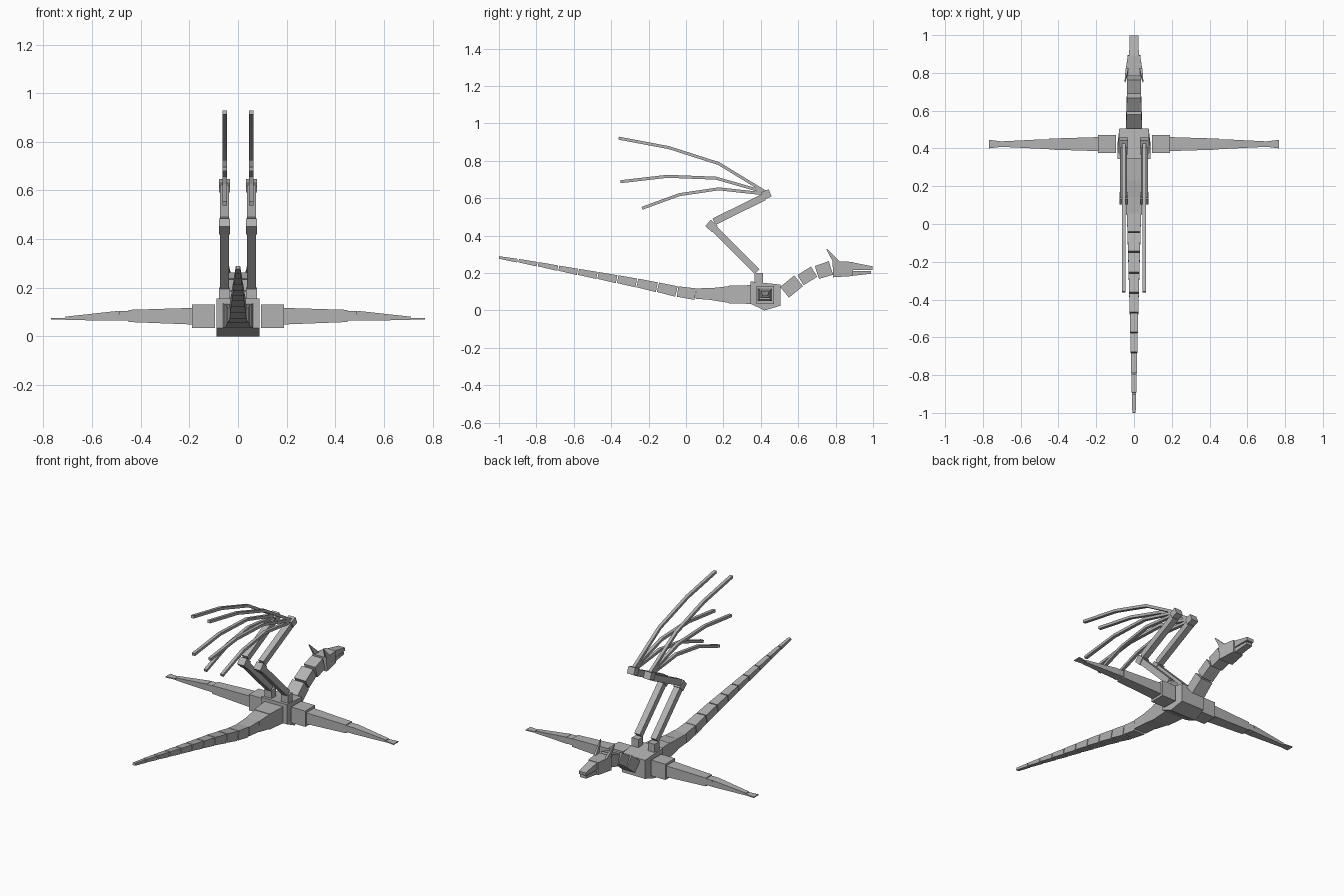
import bpy, bmesh
from mathutils import Vector

if "Cube" in bpy.data.objects:
    bpy.data.objects.remove(bpy.data.objects["Cube"])

grey = bpy.data.materials.new("stone grey")
grey.diffuse_color = (0.45, 0.45, 0.45, 1)
grey.use_nodes = True
grey.node_tree.nodes["Principled BSDF"].inputs["Base Color"].default_value = grey.diffuse_color


def finish(bm, name):
    bmesh.ops.recalc_face_normals(bm, faces=bm.faces)
    me = bpy.data.meshes.new(name)
    bm.to_mesh(me)
    bm.free()
    me.materials.append(grey)
    ob = bpy.data.objects.new(name, me)
    bpy.context.collection.objects.link(ob)
    return ob


def loft(name, rings):
    """Closed solid through rings of equal point count."""
    bm = bmesh.new()
    rows = [[bm.verts.new(p) for p in r] for r in rings]
    n = len(rows[0])
    for a, b in zip(rows, rows[1:]):
        for i in range(n):
            j = (i + 1) % n
            bm.faces.new((a[i], a[j], b[j], b[i]))
    bm.faces.new(rows[0])
    bm.faces.new(rows[-1])
    return finish(bm, name)


def rect(c, u, v, w, h):
    return [c + u * (w / 2 * a) + v * (h / 2 * b)
            for a, b in ((-1, -1), (1, -1), (1, 1), (-1, 1))]


def bar(name, p0, p1, s0, s1=None):
    """Tapered box from p0 to p1; s = (width, height) at each end."""
    p0, p1 = Vector(p0), Vector(p1)
    d = (p1 - p0).normalized()
    u = Vector((0, 1, 0)) if abs(d.x) > 0.8 else Vector((1, 0, 0))
    u = (u - d * u.dot(d)).normalized()
    v = d.cross(u)
    return loft(name, [rect(p0, u, v, *s0), rect(p1, u, v, *(s1 or s0))])


def path_bar(name, pts, w, h):
    """Bent bar in a plane of constant x."""
    pts = [Vector(p) for p in pts]
    u = Vector((1, 0, 0))
    rings = []
    for i, p in enumerate(pts):
        d = (pts[min(i + 1, len(pts) - 1)] - pts[max(i - 1, 0)]).normalized()
        rings.append(rect(p, u, d.cross(u), w, h))
    return loft(name, rings)


# Chest: side profile extruded across x
prof = [(.345, .155), (.345, .035), (.42, 0), (.505, .025), (.505, .138)]
loft("chest", [[(x * (1 if y < .5 else .88), y, z) for y, z in prof] for x in (-.088, .088)])

# Belly segments
bar("belly_front", (0, .35, .085), (0, .23, .085), (.125, .10), (.105, .095))
bar("belly_middle", (0, .232, .085), (0, .14, .087), (.10, .09), (.09, .065))
bar("belly_rear", (0, .142, .088), (0, .052, .09), (.085, .065), (.083, .055))

# Tail: ten tapering segments with small gaps
tail = [(.05, .087), (-.045, .101), (-.15, .124), (-.26, .147), (-.365, .167), (-.47, .187),
        (-.575, .206), (-.68, .226), (-.79, .247), (-.895, .266), (-1, .283)]
for i, (a, b) in enumerate(zip(tail, tail[1:])):
    w0, w1 = .074 - .0058 * i, .070 - .0058 * i
    h0, h1 = .062 - .0047 * i, .056 - .0047 * i
    bar(f"tail_{i + 1}", (0, a[0] - (.006 if i else 0), a[1]), (0, b[0], b[1]), (w0, h0), (w1, h1))

# Neck
bar("neck_1", (0, .527, .097), (0, .602, .158), (.085, .074), (.08, .074))
bar("neck_2", (0, .612, .162), (0, .685, .207), (.078, .064), (.076, .064))
bar("neck_3", (0, .70, .203), (0, .775, .227), (.076, .072), (.074, .076))

# Head, snout, jaw
bar("head", (0, .785, .219), (0, .893, .222), (.096, .084), (.066, .076))
bar("snout", (0, .89, .236), (0, .998, .226), (.052, .042), (.046, .018))
bar("jaw", (0, .89, .198), (0, .99, .204), (.046, .026), (.04, .016))

for side, s in (("right", 1), ("left", -1)):
    # Horn
    bar(f"{side}_horn", (s * .037, .81, .25), (s * .048, .752, .328), (.014, .035), (.004, .004))
    # Outstretched leg
    y, z = .423, .083
    bar(f"{side}_hip", (s * .095, y, z), (s * .19, y, z), (.094, .096))
    bar(f"{side}_thigh", (s * .19, y, z), (s * .45, y, z + .001), (.074, .068), (.058, .05))
    bar(f"{side}_knee", (s * .45, y, z + .002), (s * .49, y, z + .002), (.05, .038))
    bar(f"{side}_shin", (s * .49, y, z + .002), (s * .71, y, .074), (.05, .04), (.028, .014))
    bar(f"{side}_foot", (s * .705, y, .073), (s * .768, y, .073), (.03, .007), (.045, .006))
    # Wing arm
    x = s * .055
    bar(f"{side}_shoulder", (x, .39, .15), (x, .39, .20), (.046, .045))
    bar(f"{side}_upper_arm", (x, .38, .208), (x, .152, .435), (.038, .036))
    bar(f"{side}_elbow", (x, .154, .435), (x, .118, .468), (.046, .045))
    bar(f"{side}_forearm", (x, .15, .474), (x, .418, .607), (.036, .038))
    bar(f"{side}_wrist", (x, .410, .612), (x, .450, .628), (.046, .042))
    # Wing fingers
    fingers = [[(.43, .63), (.175, .785), (-.09, .87), (-.36, .921)],
               [(.43, .63), (.16, .707), (-.10, .717), (-.35, .688)],
               [(.43, .622), (.175, .65), (-.035, .619), (-.235, .546)]]
    for i, f in enumerate(fingers):
        path_bar(f"{side}_finger_{i + 1}", [(x, a, b) for a, b in f], .019, .016)
